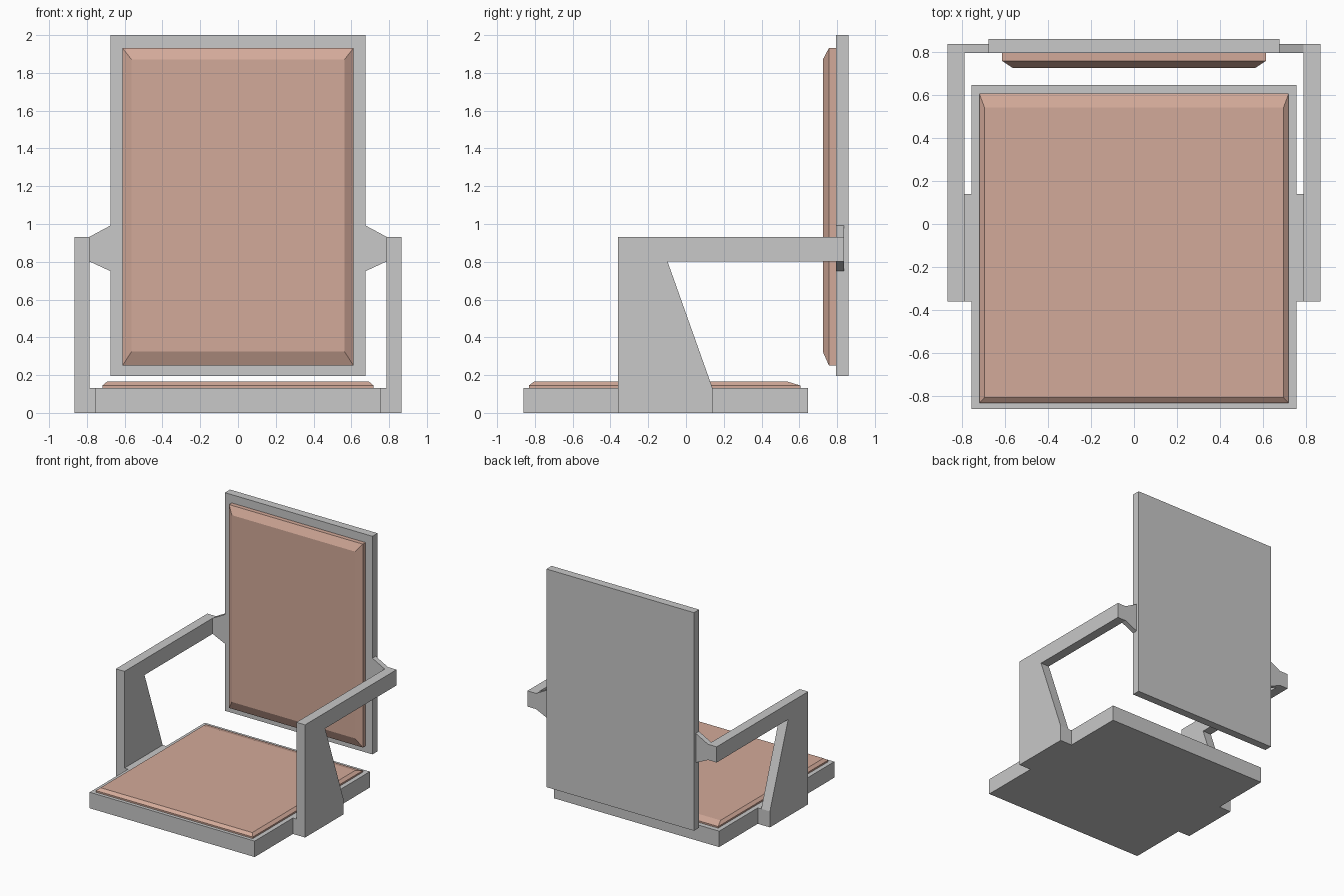
import bpy, bmesh

if "Cube" in bpy.data.objects:
    bpy.data.objects.remove(bpy.data.objects["Cube"])


def material(name, rgb):
    m = bpy.data.materials.new(name)
    m.diffuse_color = (*rgb, 1)
    m.use_nodes = True
    m.node_tree.nodes["Principled BSDF"].inputs["Base Color"].default_value = m.diffuse_color
    return m


GREY = material("grey frame", (0.58, 0.58, 0.58))
PINK = material("dusty pink fabric", (0.65, 0.40, 0.32))


def finish(name, bm, mat):
    bmesh.ops.recalc_face_normals(bm, faces=bm.faces[:])
    me = bpy.data.meshes.new(name)
    bm.to_mesh(me)
    bm.free()
    me.materials.append(mat)
    ob = bpy.data.objects.new(name, me)
    bpy.context.collection.objects.link(ob)
    return ob


def loft(name, rings, mat):
    """Join matching rings of points into a closed solid."""
    bm = bmesh.new()
    loops = [[bm.verts.new(p) for p in ring] for ring in rings]
    n = len(loops[0])
    for a, b in zip(loops, loops[1:]):
        for i in range(n):
            j = (i + 1) % n
            bm.faces.new((a[i], a[j], b[j], b[i]))
    bm.faces.new(loops[0][::-1])
    bm.faces.new(loops[-1])
    return finish(name, bm, mat)


def rect(x, lo, hi):
    return [(-x, lo), (x, lo), (x, hi), (-x, hi)]


def flat(points, z):
    return [(x, y, z) for x, y in points]


def upright(points, y):
    return [(x, y, z) for x, z in points]


def side(points, x):
    return [(x, y, z) for y, z in points]


# Seat slab and its bevelled cushion
seat = rect(0.755, -0.86, 0.645)
loft("seat_base", [flat(seat, 0), flat(seat, 0.132)], GREY)
pad = rect(0.718, -0.832, 0.605)
loft("seat_cushion", [flat(pad, 0.132), flat(pad, 0.145),
                      flat(rect(0.694, -0.805, 0.54), 0.165)], PINK)

# Backrest panel and its bevelled cushion
back = rect(0.675, 0.196, 2.0)
loft("backrest_panel", [upright(back, 0.86), upright(back, 0.793)], GREY)
pad = rect(0.612, 0.25, 1.932)
loft("backrest_cushion", [upright(pad, 0.793), upright(pad, 0.757),
                          upright(rect(0.563, 0.325, 1.87), 0.724)], PINK)

# Arms, seat spacers and backrest brackets on both sides
ARM = [(-0.36, 0), (0.14, 0), (0.14, 0.132), (-0.098, 0.802),
       (0.836, 0.802), (0.836, 0.932), (-0.36, 0.932)]
SPACER = [(-0.36, 0), (0.14, 0), (0.14, 0.132), (-0.36, 0.132)]
BRACKET = [(0.675, 0.75), (0.787, 0.802), (0.787, 0.932), (0.675, 0.992)]
for label, s in (("left", -1), ("right", 1)):
    loft(label + "_arm", [side(ARM, s * 0.787), side(ARM, s * 0.866)], GREY)
    loft(label + "_seat_spacer",
         [side(SPACER, s * 0.755), side(SPACER, s * 0.787)], GREY)
    shape = [(s * x, z) for x, z in BRACKET]
    loft(label + "_back_bracket",
         [upright(shape, 0.793), upright(shape, 0.836)], GREY)
